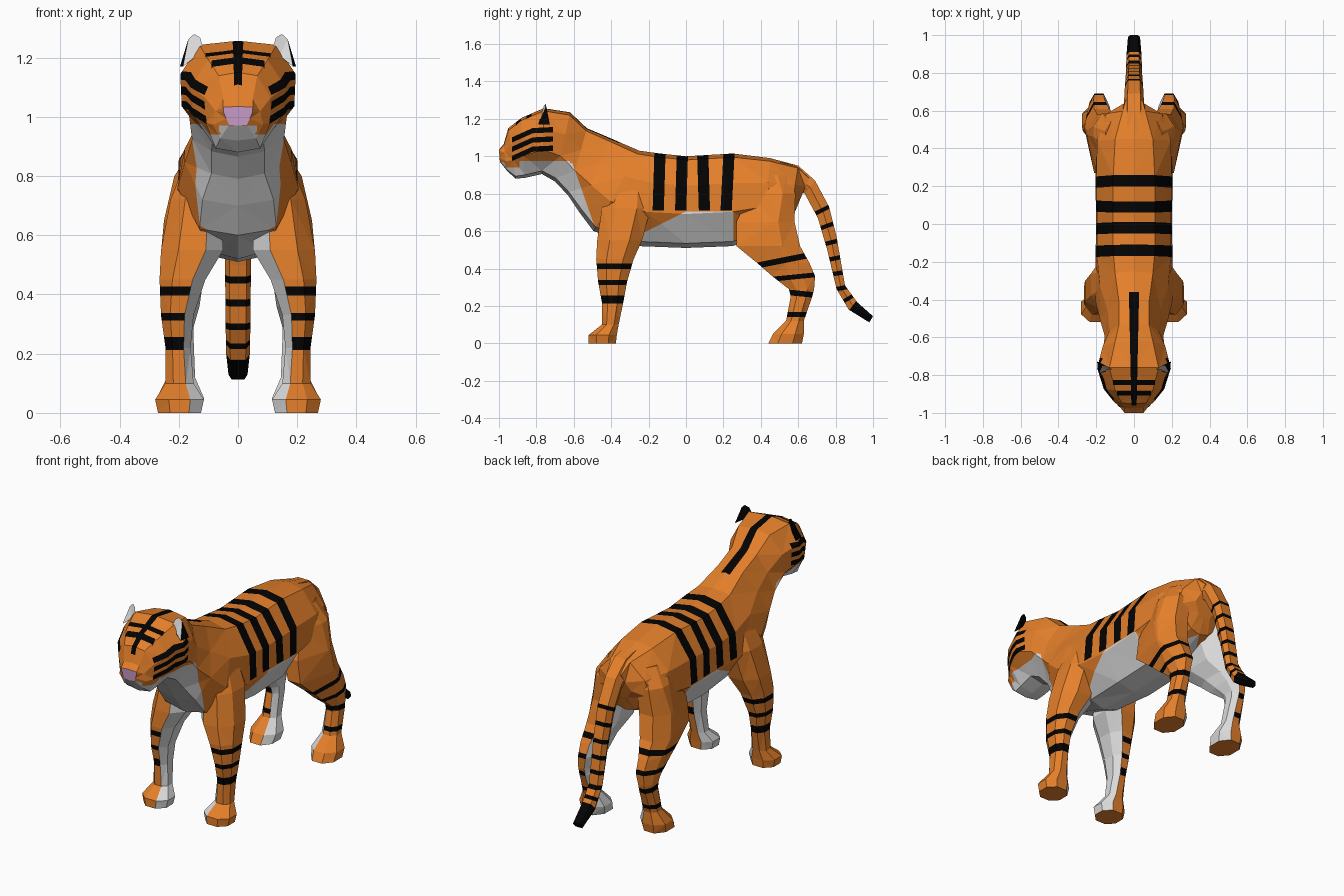
import bpy, bmesh
from mathutils import Vector

if "Cube" in bpy.data.objects:
    bpy.data.objects.remove(bpy.data.objects["Cube"])

# Materials
COLOURS = [("orange_fur", (0.78, 0.215, 0.024)), ("white_fur", (0.70, 0.70, 0.70)),
           ("black_fur", (0.001, 0.001, 0.001)), ("pink_nose", (0.62, 0.36, 0.62))]
ORANGE, WHITE, BLACK, PINK = range(4)
MATS = []
for name, rgb in COLOURS:
    m = bpy.data.materials.new(name)
    m.diffuse_color = (*rgb, 1)
    m.use_nodes = True
    m.node_tree.nodes["Principled BSDF"].inputs["Base Color"].default_value = m.diffuse_color
    MATS.append(m)


def loft(rings):
    """Closed skin over equal-length rings of points."""
    bm = bmesh.new()
    loops = [[bm.verts.new(p) for p in r] for r in rings]
    n = len(loops[0])
    for a, b in zip(loops, loops[1:]):
        for i in range(n):
            j = (i + 1) % n
            bm.faces.new((a[i], a[j], b[j], b[i]))
    bm.faces.new(loops[0])
    bm.faces.new(loops[-1])
    bmesh.ops.recalc_face_normals(bm, faces=bm.faces[:])
    bmesh.ops.triangulate(bm, faces=bm.faces[:])
    bm.normal_update()
    return bm


def paint(bm, mat, planes, where=lambda f: True):
    """Cut and colour the region lying on the positive side of every plane (nx, ny, nz, d)."""
    def region(k):
        out = []
        for f in bm.faces:
            c = f.calc_center_median()
            if where(f) and all(Vector(p[:3]).dot(c) > p[3] for p in planes[:k]):
                out.append(f)
        return out
    for k, p in enumerate(planes):
        faces = region(k)
        geom = list({v for f in faces for v in f.verts}) + \
            list({e for f in faces for e in f.edges}) + faces
        no = Vector(p[:3])
        bmesh.ops.bisect_plane(bm, geom=geom, dist=1e-5, plane_no=no,
                               plane_co=no * (p[3] / no.length_squared))
        bm.normal_update()
    for f in region(len(planes)):
        f.material_index = mat


def band(bm, c, half, slope=0.0, yref=0.0, extra=(), where=lambda f: f.material_index == ORANGE):
    """Black stripe around the line z = c + slope * (y - yref)."""
    d = c - slope * yref
    paint(bm, BLACK, [(0, -slope, 1, d - half), (0, slope, -1, -d - half), *extra], where)


def finish(bm, name, mirror=False):
    me = bpy.data.meshes.new(name)
    bm.to_mesh(me)
    bm.free()
    for m in MATS:
        me.materials.append(m)
    ob = bpy.data.objects.new(name, me)
    bpy.context.collection.objects.link(ob)
    if mirror:
        mod = ob.modifiers.new("mirror", 'MIRROR')
        mod.use_mirror_merge = False
    return ob


# Head and body: top y, top z, bottom y, bottom z, then half widths from top to bottom
HEAD = [(-1.0, 1.035, -0.995, .97, .05, .048, .04, .03),
        (-.975, 1.065, -.955, .92, .05, .075, .085, .06),
        (-.95, 1.15, -.91, .88, .065, .11, .11, .075),
        (-.88, 1.205, -.86, .885, .10, .16, .15, .08),
        (-.76, 1.257, -.77, .905, .13, .195, .19, .085),
        (-.62, 1.235, -.70, .865, .10, .165, .165, .09)]
BODY = [(-.53, 1.15, -.63, .79, .08, .13, .155, .09),
        (-.40, 1.095, -.57, .70, .08, .14, .18, .12),
        (-.25, 1.03, -.495, .60, .10, .18, .205, .13),
        (-.14, 1.015, -.26, .52, .11, .195, .205, .09),
        (0, 1.0, 0, .51, .11, .195, .20, .11),
        (.25, 1.015, .25, .52, .11, .20, .205, .11),
        (.45, .99, .42, .58, .10, .195, .20, .08),
        (.60, .95, .55, .63, .06, .145, .17, .06),
        (.66, .89, .59, .72, .045, .055, .08, .04)]


def body_ring(s):
    top, bot = Vector((0, s[0], s[1])), Vector((0, s[2], s[3]))
    side = [top.lerp(bot, t) + Vector((w, 0, 0))
            for w, t in zip(s[4:], (.04, .32, .63, .95))]
    return [top] + side + [bot] + [Vector((-p.x, p.y, p.z)) for p in reversed(side)]


bm = loft([body_ring(s) for s in HEAD + BODY])
# white chin, jaw, throat, chest and belly
paint(bm, WHITE, [(0, -1, 0, .965), (0, 0, -1, -.97), (1, 0, 0, -.065), (-1, 0, 0, -.065)])
paint(bm, WHITE, [(0, -1, 0, .89), (0, 0, -1, -.94)])
paint(bm, WHITE, [(0, 0, -1, -.975), (0, -1, 0, .62), (0, 1, 0, -.89)])
paint(bm, WHITE, [(0, 1, 0, -.62), (0, -.40, -.14, .108), (0, 0, -1, -.965)])
paint(bm, WHITE, [(0, 1, 0, -.28), (0, -1, 0, 0), (0, .5, -1, -.705)])
paint(bm, WHITE, [(0, 1, 0, 0), (0, -1, 0, -.255), (0, 0, -1, -.705)])
paint(bm, WHITE, [], lambda f: f.normal.z < -.85 and -.5 < f.calc_center_median().y < .5)
# nose
paint(bm, PINK, [(0, -1, 0, .99)], lambda f: f.normal.y < -.9)
# flank stripes
for y, tilt in ((-.144, .03), (-.024, .03), (.094, -.03), (.222, .05)):
    d = y - tilt * .86
    paint(bm, BLACK, [(0, 0, 1, .71), (0, 1, -tilt, d - .03), (0, -1, tilt, -d - .03)])
# tapered crown stripe and forehead bars
up = lambda f: f.normal.z > .15
paint(bm, BLACK, [(1, .022, 0, -.035), (-1, .022, 0, -.035), (0, -1, 0, .36), (0, 1, 0, -.962)], up)
for y, w in ((-.84, .11), (-.896, .09)):
    paint(bm, BLACK, [(0, 1, 0, y - .013), (0, -1, 0, -y - .013), (1, 0, 0, -w), (-1, 0, 0, -w)], up)
# bent cheek stripes on both sides
for s in (1, -1):
    cheek = lambda f: f.normal.x * s > .25
    for z in (1.038, 1.087, 1.137):
        band(bm, z, .014, .45, -.82, [(0, 1, 0, -.93), (0, -1, 0, .82)], cheek)
        band(bm, z, .014, .05, -.82, [(0, 1, 0, -.82), (0, -1, 0, .71)], cheek)
finish(bm, "head_and_body")


# Legs: z, front y, back y, inner x, outer x, outer front corner cut
def leg_ring(s):
    z, y0, y1, x0, x1 = s[:5]
    cx, cy = (x1 - x0) * .28, (y1 - y0) * .28
    cut = (y1 - y0) * s[5] if len(s) > 5 else cy
    return [(x0 + cx, y0, z), (x1 - cx, y0, z), (x1, y0 + cut, z), (x1, y1 - cy, z),
            (x1 - cx, y1, z), (x0 + cx, y1, z), (x0, y1 - cy, z), (x0, y0 + cy, z)]


FRONT = [(0, -.52, -.375, .125, .27), (.045, -.52, -.37, .115, .28), (.1, -.45, -.36, .15, .245),
         (.22, -.45, -.335, .16, .245), (.33, -.47, -.315, .15, .26), (.45, -.48, -.28, .11, .265),
         (.55, -.475, -.235, .05, .26), (.72, -.45, -.19, .05, .228), (.92, -.38, -.2, .05, .15)]
HIND = [(0, .44, .62, .125, .27), (.05, .465, .63, .115, .275), (.12, .535, .63, .145, .24),
        (.25, .56, .675, .15, .235), (.29, .55, .685, .15, .235), (.36, .46, .69, .13, .24, .4),
        (.43, .38, .66, .12, .25, .55), (.52, .27, .61, .08, .262, .68), (.65, .27, .58, .05, .25, .65),
        (.8, .34, .585, .05, .215, .5), (.9, .36, .54, .05, .15)]
FRONT_BANDS = [(.235, .022, 0, 0), (.325, .013, 0, 0), (.412, .015, 0, 0)]
HIND_BANDS = [(.155, .013, 0, 0), (.265, .015, -.1, .62), (.355, .013, .1, .58), (.44, .016, .2, .5)]
for name, stations, bands in (("front_legs", FRONT, FRONT_BANDS), ("hind_legs", HIND, HIND_BANDS)):
    bm = loft([leg_ring(s) for s in stations])
    paint(bm, WHITE, [(0, 0, -1, -.78)], lambda f: f.normal.x < -.35)
    for b in bands:
        band(bm, *b)
    finish(bm, name, True)

# Tail: outer y, outer z, inner y, inner z, half width
TAIL = [(.5, .97, .5, .82, .055), (.6, .95, .59, .815, .055), (.69, .87, .635, .80, .052),
        (.765, .73, .705, .67, .048), (.805, .57, .755, .5, .044), (.85, .31, .805, .29, .042),
        (.915, .22, .87, .18, .04), (1.0, .145, .98, .112, .032)]


def tail_ring(s):
    a, b, w = Vector((0, s[0], s[1])), Vector((0, s[2], s[3])), s[4]
    return [a.lerp(b, t) + Vector((x * w, 0, 0))
            for x, t in ((-.65, 0), (.65, 0), (1, .5), (.65, 1), (-.65, 1), (-1, .5))]


bm = loft([tail_ring(s) for s in TAIL])
paint(bm, BLACK, [(0, .8, -.6, .592)])
for z, y, slope in ((.715, .735, .5), (.63, .76, .35), (.54, .78, .25), (.455, .80, .2),
                    (.375, .815, .15), (.295, .83, .2), (.235, .86, .6)):
    band(bm, z, .012, slope, y, [(0, 1, 0, .66)])
finish(bm, "tail")

# Ears: white front fan and black back fan over one rim
bm = bmesh.new()
rim = [bm.verts.new(p) for p in ((.115, -.775, 1.225), (.128, -.76, 1.268), (.148, -.75, 1.28),
                                 (.168, -.75, 1.262), (.186, -.79, 1.17))]
inner, back = bm.verts.new((.14, -.775, 1.205)), bm.verts.new((.196, -.728, 1.17))
for apex, mat in ((inner, WHITE), (back, BLACK)):
    for i in range(5):
        bm.faces.new((rim[i], rim[(i + 1) % 5], apex)).material_index = mat
bmesh.ops.recalc_face_normals(bm, faces=bm.faces[:])
finish(bm, "ears", True)
